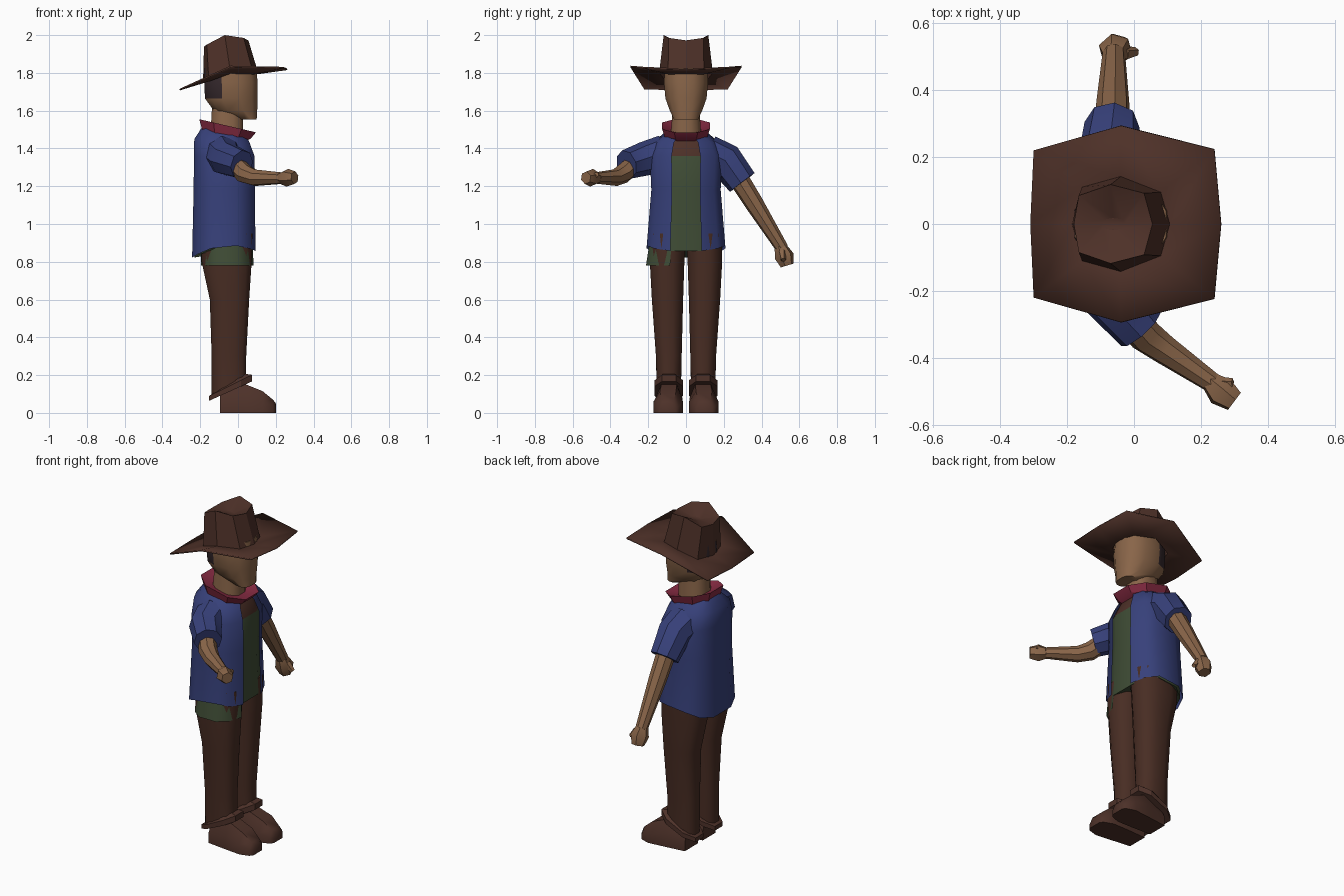
import bpy, bmesh, math
from mathutils import Vector

if "Cube" in bpy.data.objects:
    bpy.data.objects.remove(bpy.data.objects["Cube"])


def material(name, r, g, b):
    m = bpy.data.materials.new(name)
    m.diffuse_color = (r, g, b, 1)
    m.use_nodes = True
    m.node_tree.nodes["Principled BSDF"].inputs["Base Color"].default_value = m.diffuse_color
    return m


SKIN = material("skin", 0.25, 0.13, 0.066)
HAIR = material("dark hair", 0.036, 0.022, 0.026)
HAT = material("hat brown", 0.075, 0.030, 0.021)
BLUE = material("jacket blue", 0.038, 0.052, 0.195)
GREEN = material("shirt green", 0.050, 0.073, 0.036)
RED = material("scarf crimson", 0.24, 0.024, 0.055)
PANTS = material("trouser brown", 0.065, 0.026, 0.017)
BOOT = material("boot brown", 0.075, 0.031, 0.022)


def loft(name, rings, mats, caps=(True, True), rule=None, keep=None, angle=40):
    """Skin a list of equal-length point rings."""
    bm = bmesh.new()
    rows = [[bm.verts.new(p) for p in r] for r in rings]
    n = len(rows[0])
    for a, b in zip(rows, rows[1:]):
        for i in range(n):
            j = (i + 1) % n
            bm.faces.new((a[i], a[j], b[j], b[i]))
    for use, row in zip(caps, (rows[0], rows[-1])):
        if use:
            bm.faces.new(row)
    bmesh.ops.recalc_face_normals(bm, faces=bm.faces)
    if rule:
        for f in bm.faces:
            f.material_index = rule(f.calc_center_median())
    if keep:
        gone = [f for f in bm.faces if not keep(f.calc_center_median())]
        bmesh.ops.delete(bm, geom=gone, context="FACES")
    me = bpy.data.meshes.new(name)
    bm.to_mesh(me)
    bm.free()
    for m in mats:
        me.materials.append(m)
    me.shade_smooth()
    me.set_sharp_from_angle(angle=math.radians(angle))
    ob = bpy.data.objects.new(name, me)
    bpy.context.collection.objects.link(ob)
    return ob


def ring(z, cx, rx, ry, cy=0, tilt=0, bow=0, n=12, e=0.8):
    """Rounded-box section; tilt and bow change height from back to front."""
    pts = []
    for i in range(n):
        t = (i + 0.5) * 2 * math.pi / n
        c, s = math.cos(t), math.sin(t)
        c = math.copysign(abs(c) ** e, c)
        s = math.copysign(abs(s) ** e, s)
        pts.append((cx + rx * c, cy + ry * s, z + tilt * c + bow * c * c))
    return pts


def tube(name, path, radii, mat, n=8):
    """Round limb along a path."""
    pts = [Vector(p) for p in path]
    rings = []
    for i, p in enumerate(pts):
        d = (pts[min(i + 1, len(pts) - 1)] - pts[max(i - 1, 0)]).normalized()
        u = d.cross(Vector((0.3, 0, 1))).normalized()
        v = d.cross(u)
        rings.append([p + radii[i] * (u * math.cos(t) + v * math.sin(t))
                      for t in ((k + 0.5) * 2 * math.pi / n for k in range(n))])
    return loft(name, rings, [mat])


def mirror_ring(half):
    """Eight points from back, back corner, side, front corner, front."""
    return half + [(x, -y, z) for x, y, z in half[-2:0:-1]]


# Hat: saddle-shaped brim, tapering crown with a pinched top
brim = mirror_ring([(-.31, 0, 1.715), (-.30, .22, 1.72), (-.04, .293, 1.838),
                    (.24, .223, 1.832), (.26, 0, 1.823)])
base = mirror_ring([(-.185, 0, 1.755), (-.155, .11, 1.762), (-.04, .142, 1.803),
                    (.08, .095, 1.80), (.107, 0, 1.80)])
top = mirror_ring([(-.18, 0, 1.94), (-.165, .085, 1.95), (-.07, .118, 2.0),
                   (.03, .092, 1.985), (.055, 0, 1.972)])
dent = [(-.06 + (x + .06) * .3, y * .15, 1.945) for x, y, z in top]
hat = loft("hat", [brim, base, top, dent], [HAT], caps=(False, True), angle=25)
mod = hat.modifiers.new("thickness", "SOLIDIFY")
mod.thickness = 0.008

# Head with hair at the back
loft("head", [ring(1.553, .055, .045, .065),
              ring(1.60, -.013, .118, .088),
              ring(1.665, -.036, .143, .112),
              ring(1.75, -.037, .145, .12),
              ring(1.825, -.04, .14, .115)], [SKIN, HAIR],
     rule=lambda c: int(c.x < -.04 and c.z > 1.665))
loft("neck", [ring(1.44, -.06, .09, .085), ring(1.62, -.055, .085, .072)], [SKIN])

# Scarf: flared collar, higher at the back
loft("scarf", [ring(1.50, -.06, .085, .08, tilt=-.02, n=8),
               ring(1.52, -.055, .16, .135, tilt=-.037, n=8),
               ring(1.47, -.06, .135, .12, tilt=-.02, n=8),
               ring(1.45, -.06, .09, .09, tilt=-.02, n=8)], [RED],
     caps=(False, False), angle=25)

# Jacket open down the front, with the shirt showing
body = [(.885, -.075, .172, .213, .018, -.047), (1.18, -.073, .166, .188, 0, 0),
        (1.36, -.073, .164, .196, 0, 0), (1.44, -.085, .150, .165, -.01, 0),
        (1.49, -.075, .12, .10, -.02, 0)]


def torso(shrink):
    return [ring(z, cx, rx - shrink, ry - shrink, tilt=t, bow=b, e=.7)
            for z, cx, rx, ry, t, b in body]


loft("jacket", torso(0), [BLUE], caps=(False, False),
     keep=lambda c: not (c.x > 0 and abs(c.y) < .01))
loft("shirt", torso(.014), [GREEN, HAT],
     rule=lambda c: int(c.z > 1.39 and c.x > 0))
loft("shirt_tail", [ring(.78, -.057, .142, .217, e=.7), ring(.92, -.06, .142, .195, e=.7)],
     [GREEN], caps=(False, False), keep=lambda c: c.y < -.02)

# Right arm reaching forward
tube("right_sleeve", [(-.08, -.12, 1.37), (-.065, -.22, 1.345), (.02, -.315, 1.315)],
     [.10, .09, .078], BLUE)
tube("right_arm", [(-.03, -.26, 1.33), (.035, -.335, 1.265), (.09, -.375, 1.245),
                   (.235, -.475, 1.243)], [.05, .052, .045, .031], SKIN)
tube("right_hand", [(.225, -.468, 1.243), (.26, -.50, 1.245), (.30, -.53, 1.245)],
     [.03, .048, .034], SKIN, 6)
tube("right_thumb", [(.25, -.475, 1.25), (.295, -.475, 1.262)], [.02, .014], SKIN, 5)

# Left arm hanging outwards
tube("left_sleeve", [(-.075, .12, 1.37), (-.07, .21, 1.335), (-.066, .298, 1.22)],
     [.10, .095, .082], BLUE)
tube("left_arm", [(-.065, .26, 1.27), (-.063, .36, 1.11), (-.06, .51, .87)],
     [.055, .05, .034], SKIN)
tube("left_hand", [(-.06, .50, .88), (-.055, .52, .83), (-.055, .535, .78)],
     [.034, .052, .036], SKIN, 6)
tube("left_thumb", [(-.03, .51, .85), (.005, .515, .81)], [.022, .014], SKIN, 5)

# Legs, cuffs and boots
for side, s in (("right", -1), ("left", 1)):
    loft(side + "_leg", [ring(.95, -.06, .14, .10, cy=s * .095),
                         ring(.80, -.06, .136, .094, cy=s * .10),
                         ring(.60, -.045, .107, .085, cy=s * .098),
                         ring(.30, -.048, .094, .07, cy=s * .091),
                         ring(.13, -.048, .094, .066, cy=s * .091, tilt=.055)], [PANTS])
    loft(side + "_cuff", [ring(.155, -.045, .092, .066, cy=s * .091, tilt=.055, n=8),
                          ring(.145, -.04, .122, .08, cy=s * .091, tilt=.06, n=8),
                          ring(.115, -.04, .122, .08, cy=s * .091, tilt=.055, n=8)],
         [BOOT], angle=25)
    sections = []
    for x, w, h, cy in ((-.095, .062, .11, .085), (.03, .072, .155, .09),
                        (.13, .078, .115, .095), (.185, .06, .07, .097),
                        (.20, .042, .05, .097)):
        sections.append([(x, s * cy + w * a, h * b) for a, b in
                         ((-1, 0), (-1, .5), (-.55, 1), (.55, 1), (1, .5), (1, 0))])
    loft(side + "_boot", sections, [BOOT])
